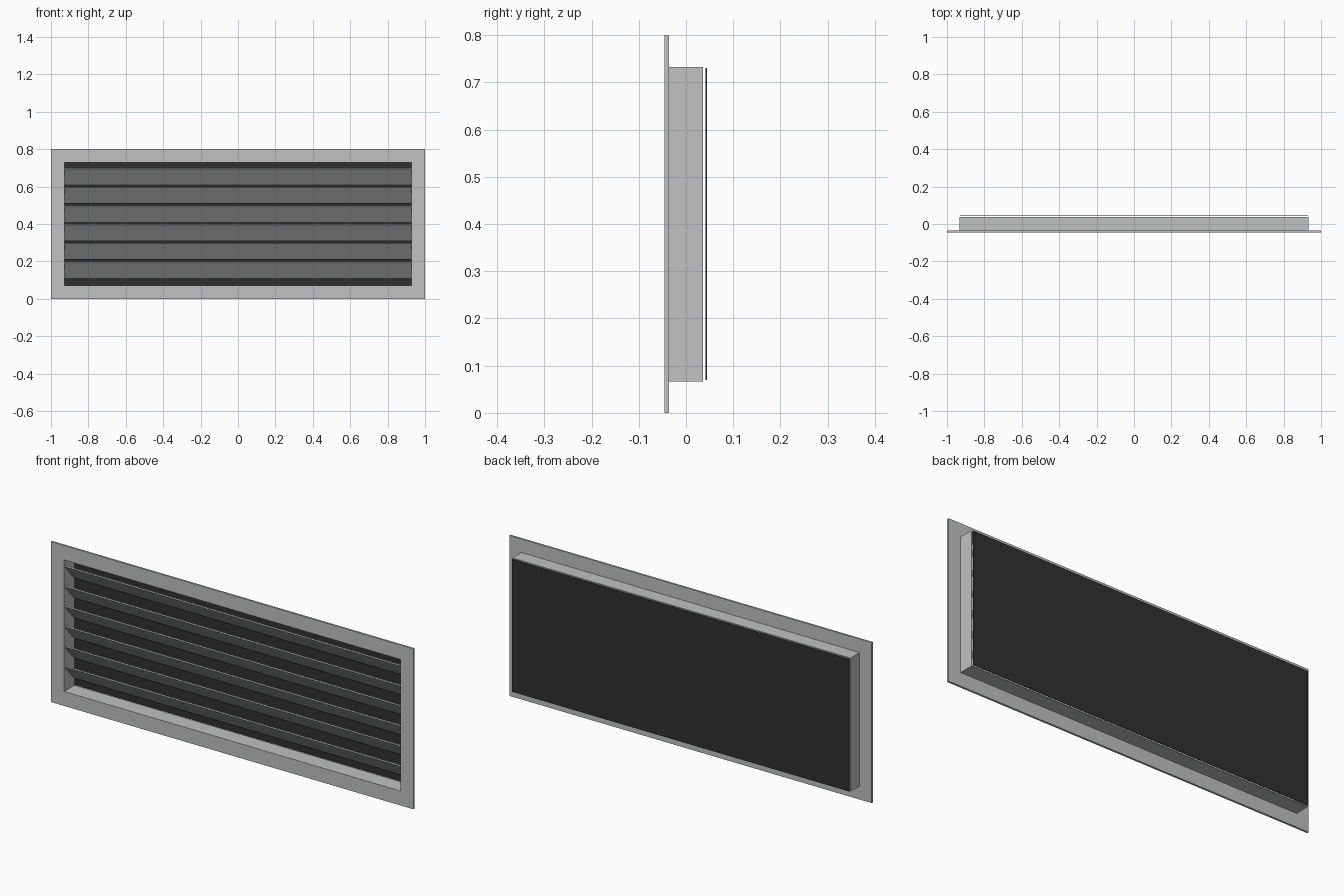
import bpy
import bmesh
from mathutils import Vector

cube = bpy.data.objects.get("Cube")
if cube:
    bpy.data.objects.remove(cube)


def material(name, rgb):
    m = bpy.data.materials.new(name)
    m.use_nodes = True
    m.diffuse_color = (*rgb, 1)
    m.node_tree.nodes["Principled BSDF"].inputs["Base Color"].default_value = (*rgb, 1)
    return m


metal = material("light grey metal", (0.52, 0.54, 0.53))
dark = material("dark mesh grey", (0.03, 0.03, 0.03))
MID = 0.4


def add_object(name, bm, mat):
    bmesh.ops.recalc_face_normals(bm, faces=bm.faces)
    mesh = bpy.data.meshes.new(name)
    bm.to_mesh(mesh)
    bm.free()
    mesh.materials.append(mat)
    ob = bpy.data.objects.new(name, mesh)
    bpy.context.collection.objects.link(ob)
    return ob


def extrude(bm, faces, offset):
    geom = bmesh.ops.extrude_face_region(bm, geom=faces)["geom"]
    verts = [g for g in geom if isinstance(g, bmesh.types.BMVert)]
    bmesh.ops.translate(bm, verts=verts, vec=Vector(offset))


def ring(name, outer, inner, y0, y1, mat):
    """Rectangular ring in the xz plane, given half sizes, extruded along y."""
    bm = bmesh.new()
    signs = [(-1, -1), (1, -1), (1, 1), (-1, 1)]
    loops = [[bm.verts.new((sx * w, y0, MID + sz * h)) for sx, sz in signs]
             for w, h in (outer, inner)]
    a, b = loops
    faces = [bm.faces.new((a[i], a[i - 3], b[i - 3], b[i])) for i in range(4)]
    extrude(bm, faces, (0, y1 - y0, 0))
    return add_object(name, bm, mat)


# Flange and the sleeve behind it
ring("front_flange", (1.0, 0.4), (0.928, 0.328), -0.0455, -0.0355, metal)
ring("rear_sleeve", (0.933, 0.333), (0.928, 0.328), -0.0355, 0.0365, metal)

# Slats slope down towards the back
for i in range(6):
    z = 0.654 - i * 0.1
    profile = [(-0.044, z + 0.041), (-0.040, z + 0.045),
               (0.036, z - 0.041), (0.032, z - 0.045)]
    bm = bmesh.new()
    face = bm.faces.new([bm.verts.new((-0.927, y, h)) for y, h in profile])
    extrude(bm, [face], (1.854, 0, 0))
    add_object(f"slat_{i + 1}", bm, metal)

# Insect screen just behind the sleeve
bm = bmesh.new()
corners = [(-0.93, 0.07), (0.93, 0.07), (0.93, 0.73), (-0.93, 0.73)]
face = bm.faces.new([bm.verts.new((x, 0.0415, z)) for x, z in corners])
extrude(bm, [face], (0, 0.003, 0))
add_object("rear_screen", bm, dark)
